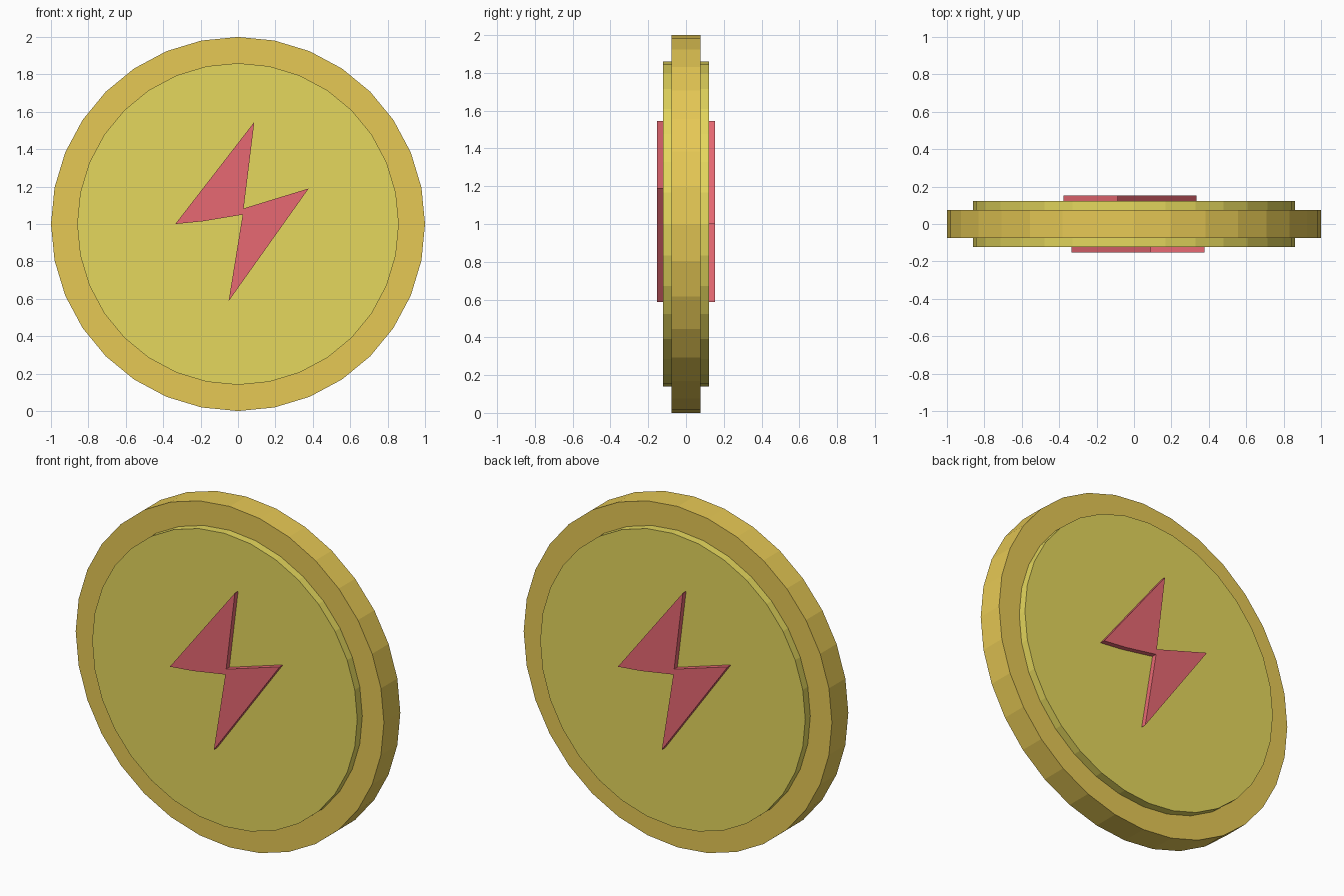
import bpy, bmesh, math
from mathutils import Matrix

if "Cube" in bpy.data.objects:
    bpy.data.objects.remove(bpy.data.objects["Cube"])


def material(name, color):
    m = bpy.data.materials.new(name)
    m.diffuse_color = (*color, 1)
    m.use_nodes = True
    m.node_tree.nodes["Principled BSDF"].inputs["Base Color"].default_value = m.diffuse_color
    return m


def prism(name, outline, y0, y1, mat):
    """Extrude an x-z outline from y0 to y1."""
    bm = bmesh.new()
    face = bm.faces.new([bm.verts.new((x, y0, z)) for x, z in outline])
    ext = bmesh.ops.extrude_face_region(bm, geom=[face], use_keep_orig=True)
    verts = [v for v in ext["geom"] if isinstance(v, bmesh.types.BMVert)]
    bmesh.ops.translate(bm, verts=verts, vec=(0, y1 - y0, 0))
    bmesh.ops.recalc_face_normals(bm, faces=bm.faces)
    mesh = bpy.data.meshes.new(name)
    bm.to_mesh(mesh)
    bm.free()
    mesh.materials.append(mat)
    obj = bpy.data.objects.new(name, mesh)
    bpy.context.collection.objects.link(obj)
    return obj


def circle(r, n=32):
    return [(r * math.sin(2 * math.pi * i / n), 1 + r * math.cos(2 * math.pi * i / n))
            for i in range(n)]


gold = material("gold", (0.79, 0.58, 0.09))
yellow = material("yellow", (0.78, 0.68, 0.11))
red = material("red", (0.80, 0.14, 0.17))

# Coin body: outer rim and thicker inner disc
prism("coin_rim", circle(1.0), -0.076, 0.076, gold)
prism("coin_face", circle(0.86), -0.123, 0.123, yellow)

# Raised lightning bolt, repeated on the back by a half turn
bolt = [(0.087, 1.545), (0.03, 1.083), (0.378, 1.19), (-0.05, 0.588),
        (0.025, 1.05), (-0.185, 1.015), (-0.335, 1.0)]
for side, angle in (("front", 0), ("back", math.pi)):
    obj = prism(side + "_bolt", bolt, -0.153, -0.11, red)
    obj.data.transform(Matrix.Rotation(angle, 4, 'Z'))
